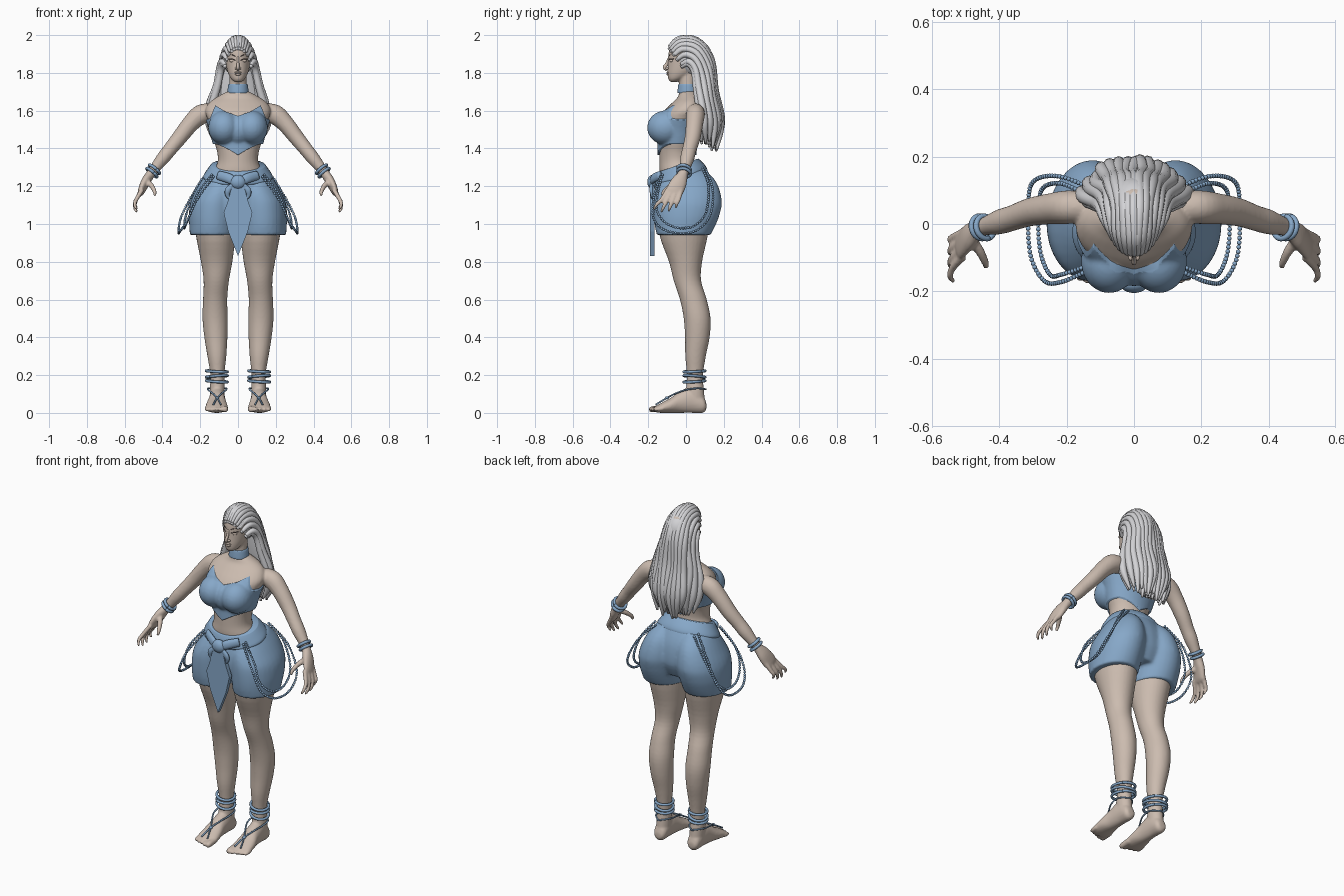
import bpy, bmesh, math, random
from mathutils import Vector, Matrix

random.seed(4)
if bpy.data.objects.get("Cube"):
    bpy.data.objects.remove(bpy.data.objects["Cube"])


def material(name, r, g, b):
    m = bpy.data.materials.new(name)
    m.use_nodes = True
    m.diffuse_color = (r, g, b, 1)
    m.node_tree.nodes["Principled BSDF"].inputs["Base Color"].default_value = (r, g, b, 1)
    return m


SKIN = material("warm skin", 0.60, 0.50, 0.43)
BLUE = material("soft blue cloth", 0.24, 0.39, 0.58)
HAIR = material("silver hair", 0.65, 0.65, 0.67)
DARK = material("dark lashes", 0.08, 0.06, 0.055)


def resample(rows, steps):
    """Catmull-Rom interpolation of equal-length tuples."""
    p, out = [rows[0]] + list(rows) + [rows[-1]], []
    for i in range(1, len(p) - 2):
        for k in range(steps):
            t = k / steps
            out.append([0.5 * (2 * b + (c - a) * t + (2 * a - 5 * b + 4 * c - d) * t * t
                               + (3 * b - a - 3 * c + d) * t ** 3)
                        for a, b, c, d in zip(*p[i - 1:i + 3])])
    return out + [list(rows[-1])]


def skin_rings(bm, rings):
    loops = [[bm.verts.new(co) for co in ring] for ring in rings]
    n = len(loops[0])
    for a, b in zip(loops, loops[1:]):
        for i in range(n):
            bm.faces.new((a[i], a[(i + 1) % n], b[(i + 1) % n], b[i]))
    bm.faces.new(loops[0][::-1])
    bm.faces.new(loops[-1])


def circle(n):
    return [(math.cos(k * math.tau / n), math.sin(k * math.tau / n)) for k in range(n)]


def loft(bm, rows, side=1, grow=0.0, along_y=False, seg=32, steps=4):
    """Rows are height, centre x, half width, low and high depth."""
    rings = []
    for h, c, r, lo, hi in resample(rows, steps):
        mid, half = (lo + hi) / 2, (hi - lo) / 2 + grow
        pts = [(side * c + (r + grow) * u, mid + half * v) for u, v in circle(seg)]
        rings.append([(x, h, y) if along_y else (x, y, h) for x, y in pts])
    skin_rings(bm, rings)


def tube(bm, secs, side=1, ref=(1, 0, 0), seg=10, steps=5):
    """Sections are x, y, z and two radii."""
    path, ref = resample(secs, steps), Vector(ref)
    pts = [Vector((p[0] * side, p[1], p[2])) for p in path]
    rings = []
    for i, p in enumerate(pts):
        t = (pts[min(i + 1, len(pts) - 1)] - pts[max(i - 1, 0)]).normalized()
        u = t.cross(ref).normalized()
        v = t.cross(u)
        rings.append([p + u * a * path[i][3] + v * b * path[i][4] for a, b in circle(seg)])
    skin_rings(bm, rings)


def cord(bm, pts, r, **kw):
    tube(bm, [(*p, r, r) for p in pts], **kw)


def ball(bm, centre, size):
    bmesh.ops.create_uvsphere(bm, u_segments=24, v_segments=14, radius=1,
                              matrix=Matrix.Translation(centre) @ Matrix.Diagonal((*size, 1)))


def ring(bm, centre, normal, rx, ry, r):
    q = Vector(normal).to_track_quat('Z', 'Y')
    pts = [Vector(centre) + q @ Vector((rx * a, ry * b, 0)) for a, b in circle(24)]
    cord(bm, pts + pts[:1], r, ref=normal, seg=8, steps=1)


def prism(bm, outline, y0, y1):
    skin_rings(bm, [[(x, y, z) for x, z in outline] for y in (y0, y1)])


def finish(bm, name, mat, smooth=True, voxel=0, cutter=None):
    bmesh.ops.recalc_face_normals(bm, faces=bm.faces)
    me = bpy.data.meshes.new(name)
    bm.to_mesh(me)
    bm.free()
    ob = bpy.data.objects.new(name, me)
    bpy.context.collection.objects.link(ob)
    if voxel:
        m = ob.modifiers.new("fuse", 'REMESH')
        m.mode, m.voxel_size = 'VOXEL', voxel
        m = ob.modifiers.new("soften", 'SMOOTH')
        m.factor, m.iterations = 0.5, 4
    if cutter:
        m = ob.modifiers.new("trim", 'BOOLEAN')
        m.operation, m.object, m.solver = 'INTERSECT', cutter, 'EXACT'
    if ob.modifiers:
        dg = bpy.context.evaluated_depsgraph_get()
        ob.data = bpy.data.meshes.new_from_object(ob.evaluated_get(dg))
        ob.modifiers.clear()
    ob.data.materials.clear()
    if mat:
        ob.data.materials.append(mat)
    ob.data.polygons.foreach_set("use_smooth", [smooth] * len(ob.data.polygons))
    return ob


# Body: torso, neck, head, limbs, fused into one skin
TORSO = [(1.2, 0, .17, -.13, .1), (1.28, 0, .13, -.14, .07), (1.33, 0, .108, -.14, .045),
         (1.38, 0, .11, -.14, .045), (1.43, 0, .125, -.14, .055), (1.5, 0, .143, -.145, .075),
         (1.56, 0, .163, -.14, .09), (1.6, 0, .173, -.115, .1), (1.64, 0, .155, -.075, .095),
         (1.67, 0, .115, -.045, .085), (1.7, 0, .06, -.035, .06)]
HEAD = [(1.752, 0, .016, -.083, -.05), (1.768, 0, .036, -.094, -.01), (1.8, 0, .053, -.098, .05),
        (1.84, 0, .063, -.096, .09), (1.88, 0, .068, -.094, .11), (1.92, 0, .07, -.09, .12),
        (1.96, 0, .058, -.07, .1), (1.98, 0, .03, -.03, .06)]
LEG = [(1.05, .125, .11, -.14, .12), (.94, .118, .105, -.14, .115), (.8, .113, .083, -.09, .085),
       (.7, .115, .067, -.065, .08), (.6, .121, .064, -.032, .11), (.5, .121, .067, -.012, .13),
       (.4, .117, .061, -.005, .125), (.3, .112, .05, -.004, .105), (.2, .109, .037, .005, .09),
       (.12, .11, .04, 0, .095), (.05, .11, .038, 0, .102)]
FOOT = [(.108, .11, .02, .02, .05), (.09, .11, .036, 0, .09), (.03, .11, .042, 0, .135),
        (-.03, .111, .046, 0, .115), (-.08, .113, .056, 0, .08), (-.13, .113, .06, 0, .053),
        (-.16, .112, .05, .003, .036)]
ARM = [(.13, .05, 1.592, .045, .045), (.195, .05, 1.58, .05, .053), (.25, .045, 1.532, .046, .046),
       (.31, .035, 1.457, .042, .041), (.36, .018, 1.395, .038, .037), (.4, .006, 1.345, .037, .035),
       (.455, -.012, 1.275, .026, .025), (.488, -.035, 1.225, .042, .024),
       (.512, -.06, 1.175, .047, .018), (.52, -.066, 1.155, .036, .012)]
body = bmesh.new()
loft(body, TORSO)
loft(body, HEAD)
loft(body, [(1.64, 0, .06, -.04, .07), (1.7, 0, .047, -.035, .052), (1.82, 0, .046, -.04, .06)])
for s in (-1, 1):
    ball(body, (s * .075, -.108, 1.512), (.074, .084, .08))
    loft(body, LEG, s)
    loft(body, FOOT, s, along_y=True)
    tube(body, ARM, s, seg=20)
    for i in range(5):
        x, r, tip = .069 + .0235 * i, .0175 if i == 0 else .0125, -.195 + .009 * max(0, i - 1)
        tube(body, [(x, -.12, .024, r, r), (x, tip + .02, .02, r, r), (x, tip, .016, r * .6, r * .6)], s)
    for i in range(4):
        y, fan, drop = -.025 - .024 * i, .012 * i, (.022, .004, 0, .014)[i]
        tube(body, [(.508, y, 1.18, .013, .013), (.538, y - .014 - fan * .5, 1.13, .0115, .0115),
                    (.547, y - .022 - fan, 1.09 + drop, .01, .01),
                    (.536, y - .03 - fan * 1.2, 1.062 + drop, .007, .007)], s)
    tube(body, [(.482, -.045, 1.225, .016, .016), (.456, -.085, 1.2, .014, .014),
                (.441, -.118, 1.17, .011, .011), (.441, -.128, 1.148, .007, .007)], s)
finish(body, "body", SKIN, voxel=.0062)

# Face details
face = bmesh.new()
tube(face, [(0, -.088, 1.885, .006, .006), (0, -.1, 1.85, .009, .007),
            (0, -.112, 1.83, .011, .008), (0, -.098, 1.817, .01, .006)])
ball(face, (0, -.093, 1.802), (.02, .011, .006))
ball(face, (0, -.093, 1.792), (.016, .011, .007))
for s in (-1, 1):
    ball(face, (s * .009, -.099, 1.824), (.008, .01, .007))
    ball(face, (s * .029, -.076, 1.864), (.016, .011, .009))
finish(face, "nose_lips_and_lids", SKIN)
lashes = bmesh.new()
for s in (-1, 1):
    for z, r in ((1.87, .0026), (1.892, .0018)):
        cord(lashes, [(.014, -.09, z - .004), (.03, -.085, z + .003), (.049, -.066, z + .004)],
             r, side=s, ref=(0, 0, 1), seg=6)
finish(lashes, "lashes_and_brows", DARK)

# Hair: cap plus two layers of thick locks, blended from centre path to side path
cap = bmesh.new()
ball(cap, (0, .035, 1.88), (.083, .105, .1))
loft(cap, [(1.42, 0, .07, .1, .15), (1.55, 0, .12, .09, .165), (1.7, 0, .11, .06, .145),
           (1.88, 0, .07, .04, .13)])
finish(cap, "hair_cap", HAIR)
CENTRE = [(-.09, 1.935), (-.035, 1.98), (.06, 1.97), (.132, 1.87), (.152, 1.7), (.186, 1.53), (.162, 1.39)]
SIDE = [(.07, -.025, 1.845), (.087, .015, 1.86), (.098, .05, 1.82), (.118, .066, 1.73),
        (.148, .084, 1.63), (.157, .098, 1.53), (.115, .105, 1.43)]
locks = bmesh.new()
for count, inset in ((15, 0), (12, .022)):
    for i in range(count):
        t = 2 * i / (count - 1) - 1
        k, wob, drop = abs(t) ** 2.4, random.uniform(-.01, .01), random.uniform(-.01, .035)
        secs = []
        for j, ((cy, cz), (sx, sy, sz)) in enumerate(zip(CENTRE, SIDE)):
            low = j / 6
            r = (.010, .016, .0175, .019, .0205, .0195, .006)[j]
            secs.append((sx * t * (1 - inset * 3) + wob * low * (-1) ** j,
                         cy + (sy - cy) * k - inset * low + wob * .5 * low,
                         cz + (sz - cz) * k - inset * .6 * (1 - low) + drop * low ** 3, r, r))
        tube(locks, secs)
finish(locks, "hair_locks", HAIR)

# Strapless top: inflated chest trimmed to a pointed neckline
half = [(.07, 1.597), (.12, 1.628), (.148, 1.56), (.21, 1.535), (.21, 1.43), (.11, 1.422), (.05, 1.395)]
outline = [(0, 1.572)] + half + [(0, 1.365)] + [(-x, z) for x, z in reversed(half)]
trim = bmesh.new()
prism(trim, outline, -.4, .4)
cutter = finish(trim, "top_cutter", None)
cutter.hide_render = True
top = bmesh.new()
loft(top, TORSO[2:9], grow=.011)
ball(top, (0, -.108, 1.5), (.07, .077, .085))
for s in (-1, 1):
    ball(top, (s * .074, -.11, 1.51), (.084, .096, .09))
finish(top, "bandeau_top", BLUE, voxel=.008, cutter=cutter)
bpy.data.objects.remove(cutter)


# Shorts and sash, tilted down towards the front
def tilt(bm):
    for v in bm.verts:
        v.co.z += .33 * (v.co.y + .03) * min(1, max(0, (v.co.z - 1.12) / .15))


shorts = bmesh.new()
loft(shorts, [(1.02, 0, .2, -.15, .12), (1.1, 0, .235, -.165, .155), (1.18, 0, .214, -.165, .148),
              (1.25, 0, .176, -.155, .11), (1.305, 0, .146, -.145, .068)])
for s in (-1, 1):
    loft(shorts, [(.942, .132, .123, -.155, .13), (.99, .132, .126, -.165, .155),
                  (1.05, .13, .13, -.17, .178), (1.12, .122, .128, -.17, .19),
                  (1.19, .106, .108, -.16, .162), (1.25, .088, .088, -.14, .1)], s)
tilt(shorts)
finish(shorts, "shorts", BLUE, voxel=.009)
sash = bmesh.new()
loft(sash, [(1.24, 0, .181, -.16, .112), (1.255, 0, .183, -.164, .11),
            (1.295, 0, .158, -.155, .082), (1.315, 0, .144, -.146, .065)])
tilt(sash)
finish(sash, "sash", BLUE)
knot = bmesh.new()
ball(knot, (0, -.178, 1.222), (.042, .027, .038))
for s in (-1, 1):
    tube(knot, [(.012, -.182, 1.22, .02, .012), (.05, -.172, 1.242, .026, .014),
                (.105, -.138, 1.258, .024, .012)], s, ref=(0, 1, 0))
    tube(knot, [(.02, -.182, 1.215, .01, .008), (.052, -.184, 1.18, .016, .01),
                (.055, -.18, 1.15, .011, .007), (.04, -.178, 1.13, .004, .003)], s, ref=(0, 1, 0))
finish(knot, "sash_knot", BLUE)
tail = bmesh.new()
edge = [(.03, 1.21), (.05, 1.13), (.076, 1.06), (.052, .96)]
prism(tail, edge + [(0, .83)] + [(-x, z) for x, z in reversed(edge)], -.19, -.166)
finish(tail, "sash_tail", BLUE, smooth=False)

# Choker
choker = bmesh.new()
loft(choker, [(1.693, 0, .055, -.043, .06), (1.699, 0, .056, -.045, .062),
              (1.735, 0, .052, -.041, .058), (1.742, 0, .049, -.038, .055)])
finish(choker, "choker", BLUE)

# Hip bead loops, bracelets, anklets and foot cords on both sides
OUTER = [(.13, -.135, 1.25), (.215, -.172, 1.13), (.268, -.168, 1.02), (.308, -.09, .96),
         (.314, .04, .96), (.3, .125, 1.04), (.225, .142, 1.18), (.125, .105, 1.29)]
INNER = [(.14, -.125, 1.26), (.215, -.15, 1.16), (.25, -.15, 1.06), (.279, -.08, .99),
         (.284, .03, .985), (.272, .105, 1.06), (.215, .12, 1.2), (.14, .085, 1.3)]
for s, label in ((-1, "right"), (1, "left")):
    beads = bmesh.new()
    for path in (OUTER, INNER):
        last = Vector((9, 9, 9))
        for p in resample(path, 60):
            co = Vector((s * p[0], p[1], p[2]))
            if (co - last).length > .0125:
                bmesh.ops.create_icosphere(beads, subdivisions=2, radius=.007,
                                           matrix=Matrix.Translation(co))
                last = co
    finish(beads, label + "_hip_beads", BLUE)
    bracelet = bmesh.new()
    for x, z in ((.442, 1.29), (.456, 1.272)):
        ring(bracelet, (s * x, -.01, z), (s * .62, -.2, -.75), .034, .035, .0085)
    finish(bracelet, label + "_bracelets", BLUE)
    anklet = bmesh.new()
    for z, lean in ((.167, .05), (.193, -.06), (.22, .04)):
        ring(anklet, (s * .112, .045, z), (lean, -lean, 1), .049, .064, .0075)
    finish(anklet, label + "_anklets", BLUE)
    strap = bmesh.new()
    for d in (-1, 1):
        cord(strap, [(.11, .106, .125), (.11 + d * .046, .06, .13), (.11 + d * .047, 0, .122),
                     (.11 + d * .026, -.05, .105), (.11, -.1, .08), (.11 - d * .02, -.16, .044)],
             .0045, side=s, ref=(0, 0, 1), seg=8)
    ball(strap, (s * .11, -.1, .08), (.01, .01, .008))
    finish(strap, label + "_foot_cord", BLUE)
